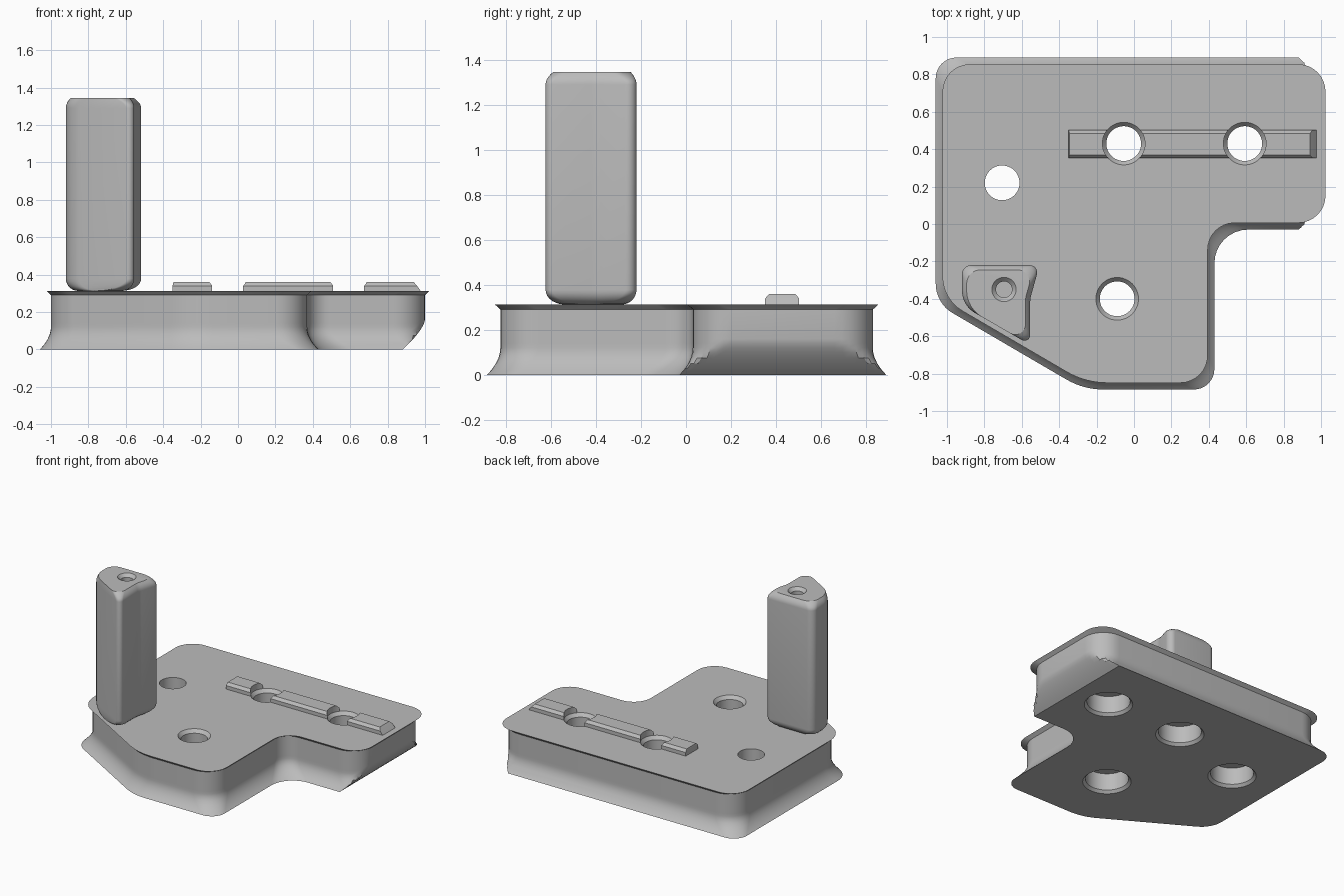
import bpy, bmesh, math
from mathutils import Vector

cube = bpy.data.objects.get("Cube")
if cube:
    bpy.data.objects.remove(cube, do_unlink=True)

grey = bpy.data.materials.new("neutral grey")
grey.use_nodes = True
grey.diffuse_color = (0.5, 0.5, 0.5, 1)
grey.node_tree.nodes["Principled BSDF"].inputs["Base Color"].default_value = (0.5, 0.5, 0.5, 1)


def outline(corners, grow, fixed=(), steps=9):
    """Rounded counter-clockwise outline of (x, y, radius) corners, moved outward by grow."""
    n = len(corners)
    pts = [Vector(c[:2]) for c in corners]
    dirs = [(pts[(i + 1) % n] - pts[i]).normalized() for i in range(n)]
    push = [0 if i in fixed else grow for i in range(n)]
    loop = []
    for i in range(n):
        a, b = dirs[i - 1], dirs[i]
        na, nb = Vector((a.y, -a.x)), Vector((b.y, -b.x))
        turn = a.x * b.y - a.y * b.x
        # corner where the two moved edges cross
        corner = pts[i] + (b * push[i - 1] - a * push[i]) / turn
        sign = 1 if turn > 0 else -1
        radius = max(corners[i][2] + sign * grow, 0.005)
        angle = a.angle(b)
        start = corner - a * radius * math.tan(angle / 2)
        centre = start - na * radius * sign
        for k in range(steps):
            t = k / (steps - 1)
            normal = (na * math.sin((1 - t) * angle) + nb * math.sin(t * angle)) / math.sin(angle)
            loop.append(centre + normal * radius * sign)
    return loop


def loft(name, layers):
    """Closed solid through (z, loop) layers with matching point counts."""
    bm = bmesh.new()
    rings = [[bm.verts.new((p[0], p[1], z)) for p in loop] for z, loop in layers]
    n = len(rings[0])
    for low, high in zip(rings, rings[1:]):
        for i in range(n):
            j = (i + 1) % n
            bm.faces.new((low[i], low[j], high[j], high[i]))
    bm.faces.new(rings[0][::-1])
    bm.faces.new(rings[-1])
    bmesh.ops.recalc_face_normals(bm, faces=bm.faces)
    mesh = bpy.data.meshes.new(name)
    bm.to_mesh(mesh)
    bm.free()
    obj = bpy.data.objects.new(name, mesh)
    bpy.context.collection.objects.link(obj)
    mesh.materials.append(grey)
    return obj


def hole_cutter(name, x, y, profile):
    """Turned cutter from a (radius, z) profile."""
    ring = [(math.cos(k * math.tau / 48), math.sin(k * math.tau / 48)) for k in range(48)]
    obj = loft(name, [(z, [(x + r * c, y + r * s) for c, s in ring]) for r, z in profile])
    obj.hide_render = True
    return obj


def finish(obj, cutters):
    """Cut the holes, then smooth everything but the sharp edges."""
    bpy.ops.object.select_all(action='DESELECT')
    bpy.context.view_layer.objects.active = obj
    obj.select_set(True)
    for cutter in cutters:
        mod = obj.modifiers.new("hole", 'BOOLEAN')
        mod.operation = 'DIFFERENCE'
        mod.solver = 'EXACT'
        mod.object = cutter
        bpy.ops.object.modifier_apply(modifier=mod.name)
    bpy.ops.object.shade_smooth_by_angle(angle=math.radians(30))


TOP = 0.313


def diagonal(x):
    return -0.62 - 0.577 * (x + 0.6)


# Base plate: L-shaped with a clipped corner, rounded underside, chamfered top
plate_corners = [
    (-1, 0.83, 0.17), (-1, diagonal(-1), 0.24), (-0.253, -0.825, 0.45),
    (0.37, -0.825, 0.17), (0.37, 0.03, 0.12), (1, 0.03, 0.17), (1, 0.83, 0.17),
]
layers = []
for z in (0, 0.015, 0.03, 0.05, 0.075, 0.1, 0.12, 0.14, 0.16):
    inset = 0.06 * max(0, 1 - z / 0.12) ** 2
    limit = 1 - 0.12 * (1 - z / 0.16) ** 1.5  # stronger slope under the right end
    layers.append((z, [(min(p.x, limit), p.y) for p in outline(plate_corners, -inset)]))
layers.append((0.29, outline(plate_corners, 0)))
layers.append((TOP, outline(plate_corners, -0.024)))
plate = loft("base_plate", layers)

# Locating rail on top of the plate
def rectangle(x0, x1, inset):
    y0, y1 = 0.352 + inset, 0.503 - inset
    return [(x0, y0), (x1, y0), (x1, y1), (x0, y1)]


rail = loft("locating_rail", [
    (0.295, rectangle(-0.35, 0.99, 0)),
    (0.34, rectangle(-0.35, 0.957, 0)),
    (0.36, rectangle(-0.345, 0.94, 0.018)),
])

# Column: flush with the clipped corner, filleted foot and flared top
column_corners = [
    (-0.92, -0.22, 0.05), (-0.92, diagonal(-0.92), 0.14), (-0.555, diagonal(-0.555), 0.03),
    (-0.555, -0.4, 0.15), (-0.505, -0.22, 0.04),
]
foot = 0.065
layers = [(0.29, outline(column_corners, foot, fixed=(1,)))]
for k in range(8):
    t = k / 7 * math.pi / 2
    grow = foot * (1 - math.sin(t))
    layers.append((TOP + foot * (1 - math.cos(t)), outline(column_corners, grow, fixed=(1,))))
for k in range(6):
    u = k / 5
    layers.append((1.29 + 0.055 * u, outline(column_corners, 0.025 * u * u, fixed=(1,))))
column = loft("column", layers)

# Stepped bolt holes, opened wide from below
bore = [(0.178, -0.01), (0.15, 0.02), (0.15, 0.15), (0.093, 0.15)]
countersunk = bore + [(0.093, TOP - 0.025), (0.114, TOP), (0.114, 0.5)]
plain = bore + [(0.093, 0.5)]
rail_holes = [hole_cutter("rail_hole", x, 0.43, countersunk) for x in (-0.055, 0.592)]
front_hole = hole_cutter("front_hole", -0.09, -0.4, countersunk)
side_hole = hole_cutter("side_hole", -0.705, 0.22, plain)
# Blind screw hole in the column top
screw_hole = hole_cutter("screw_hole", -0.695, -0.35,
                         [(0.043, 1.05), (0.043, 1.322), (0.065, 1.345), (0.065, 1.4)])

finish(plate, rail_holes + [front_hole, side_hole])
finish(rail, rail_holes)
finish(column, [screw_hole])
for cutter in rail_holes + [front_hole, side_hole, screw_hole]:
    bpy.data.objects.remove(cutter, do_unlink=True)
